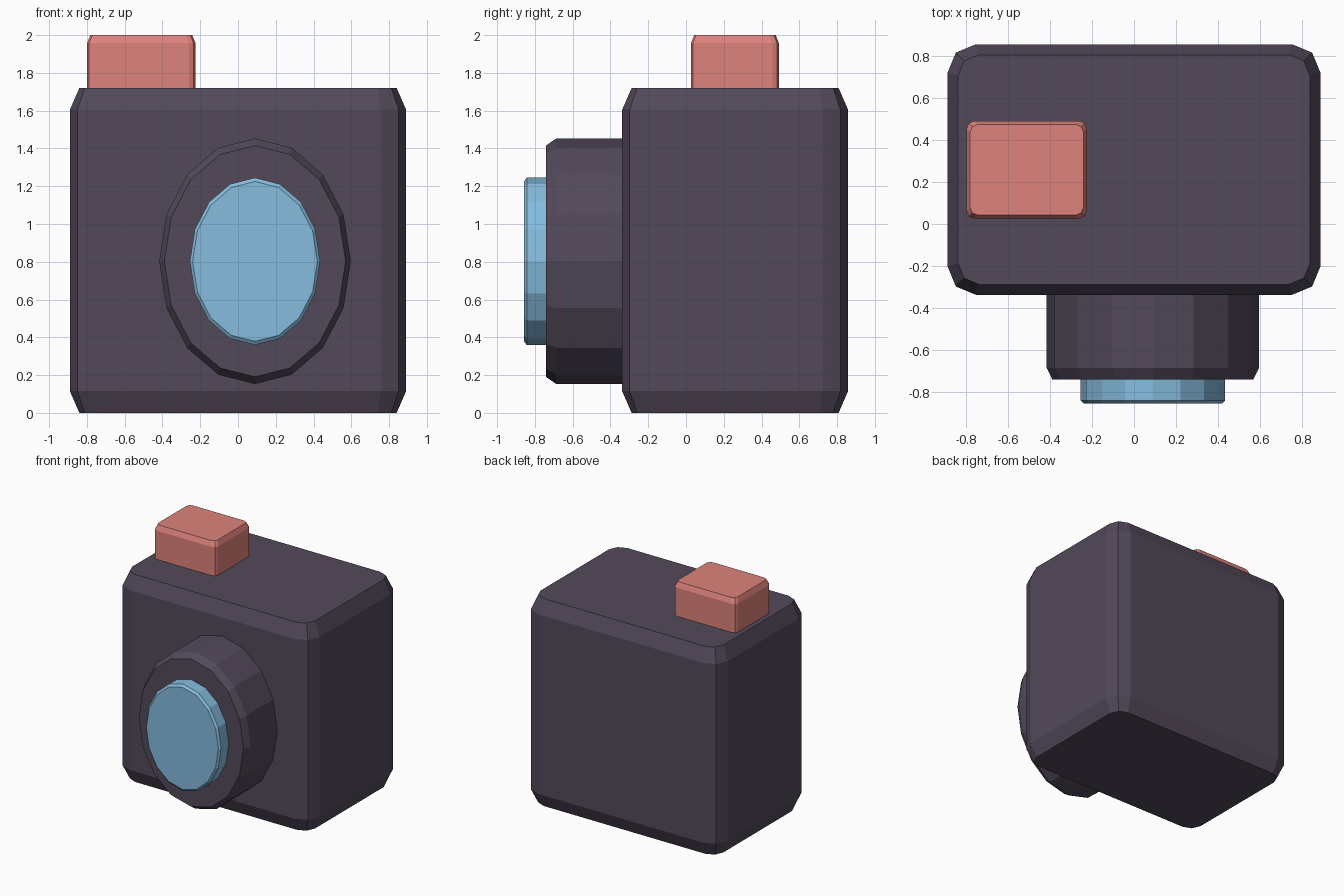
import bpy, bmesh
from math import sin, cos, pi

if "Cube" in bpy.data.objects:
    bpy.data.objects.remove(bpy.data.objects["Cube"])


def material(name, rgb):
    # sRGB 0-255 to linear
    lin = [((c / 255 + 0.055) / 1.055) ** 2.4 for c in rgb]
    m = bpy.data.materials.new(name)
    m.diffuse_color = (*lin, 1)
    m.use_nodes = True
    m.node_tree.nodes["Principled BSDF"].inputs["Base Color"].default_value = m.diffuse_color
    return m


def loft(name, rings, mat):
    """Skin a stack of equal-length rings and cap both ends."""
    bm = bmesh.new()
    loops = [[bm.verts.new(p) for p in ring] for ring in rings]
    n = len(loops[0])
    for a, b in zip(loops, loops[1:]):
        for i in range(n):
            j = (i + 1) % n
            bm.faces.new((a[i], a[j], b[j], b[i]))
    bm.faces.new(loops[0])
    bm.faces.new(loops[-1])
    bmesh.ops.recalc_face_normals(bm, faces=bm.faces)
    mesh = bpy.data.meshes.new(name)
    bm.to_mesh(mesh)
    bm.free()
    mesh.materials.append(mat)
    ob = bpy.data.objects.new(name, mesh)
    bpy.context.collection.objects.link(ob)
    return ob


def round_rect(cx, cy, hx, hy, r, z, seg=2):
    pts = []
    for q, (sx, sy) in enumerate([(1, 1), (-1, 1), (-1, -1), (1, -1)]):
        for k in range(seg + 1):
            a = (q + k / seg) * pi / 2
            pts.append((cx + sx * (hx - r) + r * cos(a),
                        cy + sy * (hy - r) + r * sin(a), z))
    return pts


def ellipse(cx, cz, rx, rz, y, n=16):
    return [(cx + rx * cos(2 * pi * i / n), y, cz + rz * sin(2 * pi * i / n))
            for i in range(n)]


dark = material("dark plum", (83, 73, 90))
red = material("coral", (222, 131, 124))
blue = material("lens blue", (134, 188, 222))

# Camera body: rounded box with chamfered top and bottom
body = [(0.05, 0.10, 0), (0, 0.135, 0.115), (0, 0.135, 1.605), (0.05, 0.10, 1.72)]
loft("camera_body",
     [round_rect(0, 0.26, 0.89 - i, 0.598 - i, r, z) for i, r, z in body], dark)

# Shutter button: small rounded block on top
button = [(0, 0.035, 1.68), (0, 0.035, 1.957), (0.017, 0.035, 2.0)]
loft("shutter_button",
     [round_rect(-0.512, 0.259, 0.287 - i, 0.233 - i, r, z) for i, r, z in button], red)

# Lens barrel: 16-sided oval with chamfered front rim
barrel = [(0.507, 0.65, -0.30), (0.507, 0.65, -0.687), (0.48, 0.612, -0.742)]
loft("lens_barrel", [ellipse(0.09, 0.803, *b) for b in barrel], dark)

# Lens glass: smaller oval disc in front
glass = [(0.345, 0.443, -0.72), (0.345, 0.443, -0.843), (0.33, 0.423, -0.858)]
loft("lens_glass", [ellipse(0.09, 0.802, *g) for g in glass], blue)
